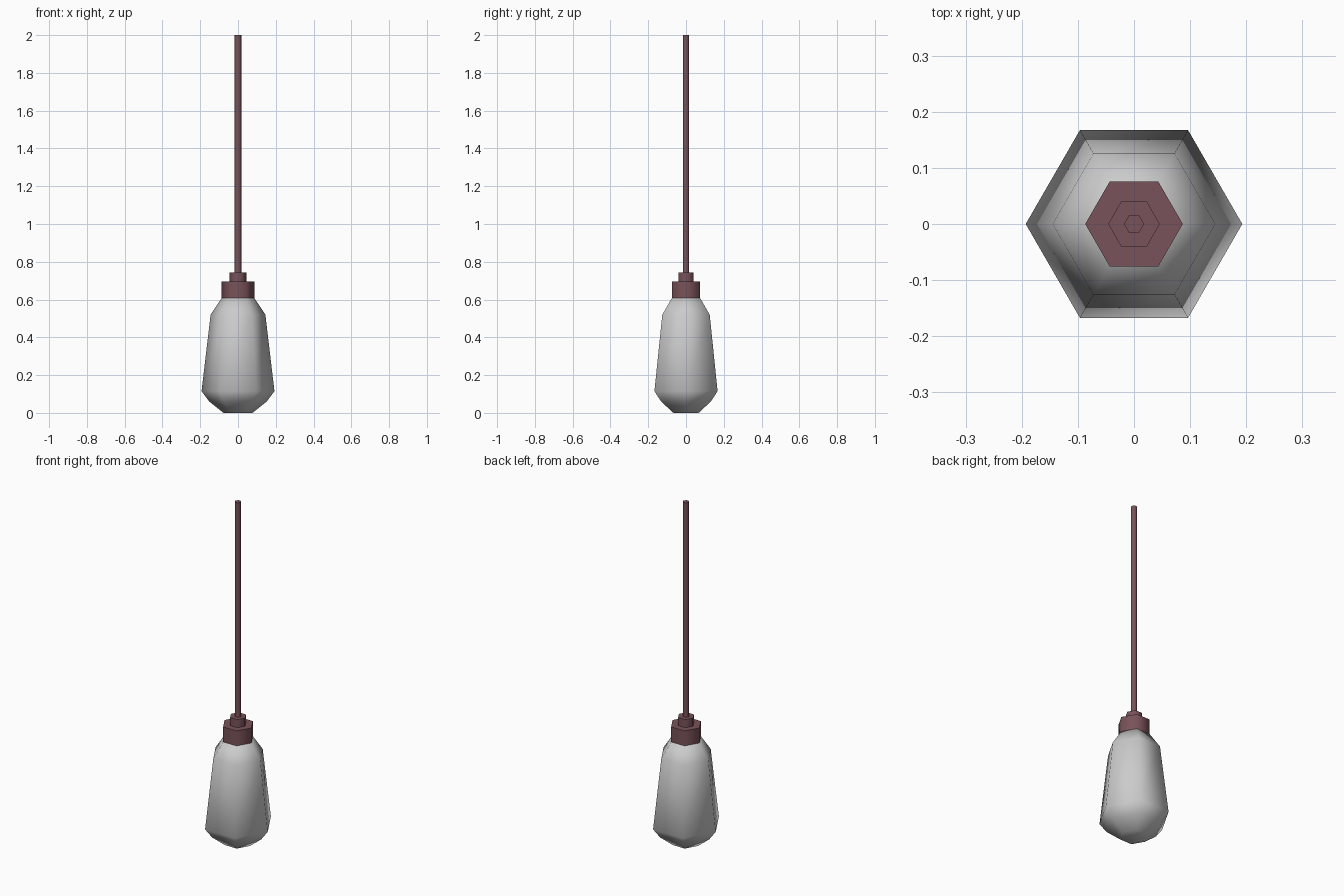
import bpy, bmesh, math

if "Cube" in bpy.data.objects:
    bpy.data.objects.remove(bpy.data.objects["Cube"])

SIDES = 6


def lathe(name, profile, angle, material=None):
    """Six-sided turned solid from (radius, z) points, capped at both ends."""
    bm = bmesh.new()
    rings = []
    for r, z in profile:
        rings.append([bm.verts.new((r * math.cos(i * math.tau / SIDES),
                                    r * math.sin(i * math.tau / SIDES), z))
                      for i in range(SIDES)])
    for low, high in zip(rings, rings[1:]):
        for i in range(SIDES):
            j = (i + 1) % SIDES
            bm.faces.new((low[i], low[j], high[j], high[i]))
    bm.faces.new(rings[0][::-1])
    bm.faces.new(rings[-1])
    mesh = bpy.data.meshes.new(name)
    bm.to_mesh(mesh)
    bm.free()
    obj = bpy.data.objects.new(name, mesh)
    bpy.context.collection.objects.link(obj)
    if material:
        mesh.materials.append(material)
    bpy.ops.object.select_all(action='DESELECT')
    obj.select_set(True)
    bpy.context.view_layer.objects.active = obj
    bpy.ops.object.shade_smooth_by_angle(angle=math.radians(angle))
    return obj


maroon = bpy.data.materials.new("maroon")
maroon.diffuse_color = (0.19, 0.085, 0.1, 1)
maroon.use_nodes = True
maroon.node_tree.nodes["Principled BSDF"].inputs["Base Color"].default_value = maroon.diffuse_color

# Glass bulb hanging at the bottom
lathe("bulb", [(0.077, 0), (0.152, 0.06), (0.193, 0.115),
               (0.145, 0.52), (0.087, 0.607)], 65)

# Socket with its smaller cap
lathe("socket", [(0.087, 0.607), (0.087, 0.695)], 65, maroon)
lathe("socket_cap", [(0.046, 0.695), (0.046, 0.742)], 65, maroon)

# Long hanging cord
lathe("cord", [(0.018, 0.742), (0.018, 2.0)], 65, maroon)
